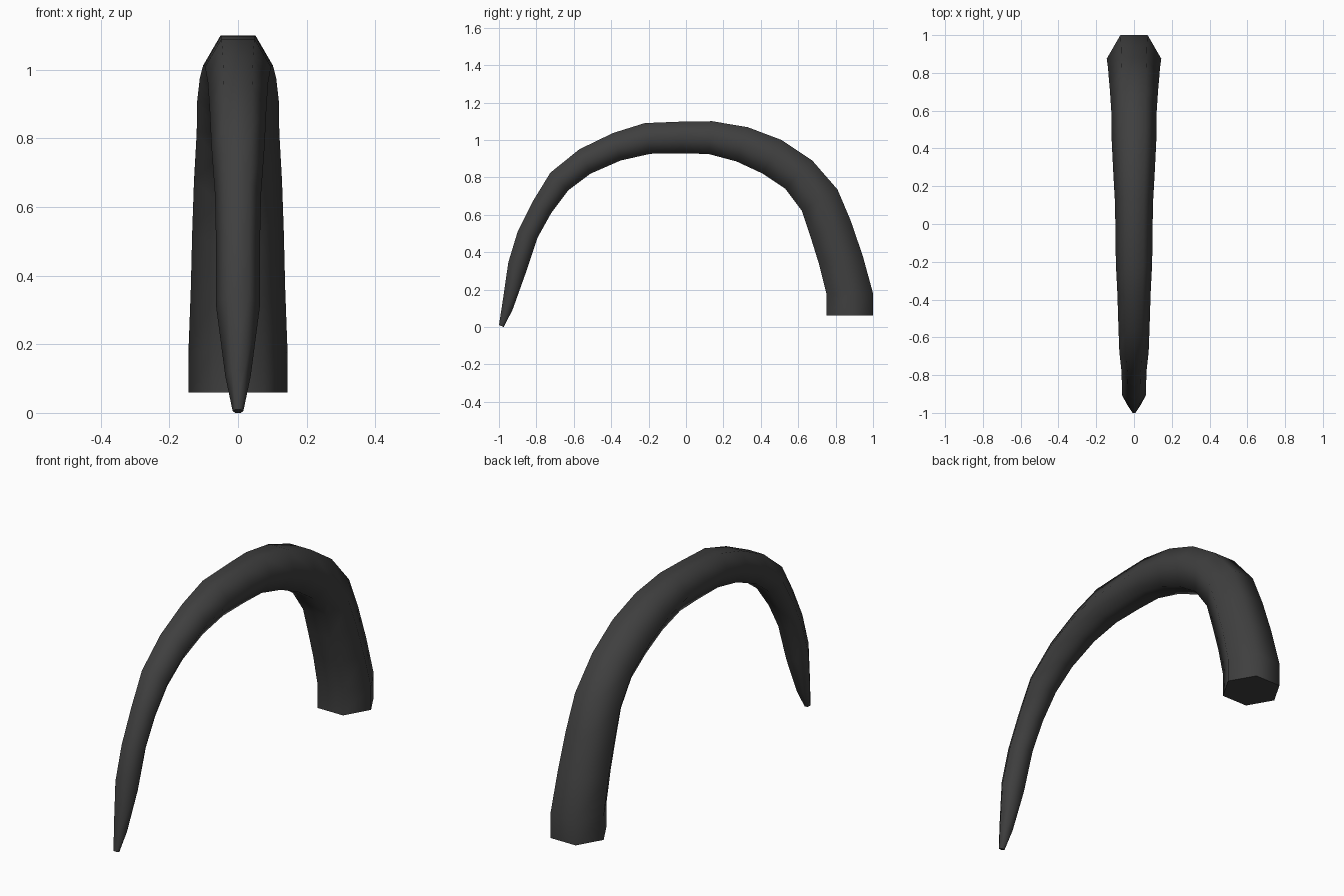
import bpy, bmesh, math
from mathutils import Vector

if "Cube" in bpy.data.objects:
    bpy.data.objects.remove(bpy.data.objects["Cube"])

# Each section: outer (y, z) and inner (y, z) edge of the curved tusk
sections = [
    (1.0, 0.06, 0.75, 0.06), (1.0, 0.18, 0.75, 0.18),
    (0.945, 0.38, 0.71, 0.34), (0.88, 0.57, 0.665, 0.485),
    (0.81, 0.735, 0.62, 0.62), (0.675, 0.89, 0.53, 0.74),
    (0.51, 1.0, 0.41, 0.82), (0.33, 1.068, 0.27, 0.885),
    (0.14, 1.1, 0.12, 0.925), (-0.02, 1.098, -0.02, 0.928),
    (-0.22, 1.09, -0.19, 0.926), (-0.39, 1.037, -0.35, 0.89),
    (-0.57, 0.95, -0.51, 0.82), (-0.725, 0.825, -0.63, 0.73),
    (-0.82, 0.67, -0.72, 0.61), (-0.90, 0.51, -0.795, 0.475),
    (-0.95, 0.345, -0.86, 0.28), (-0.982, 0.125, -0.928, 0.09),
    (-1.0, 0.01, -0.975, 0.0),
]

# Hexagonal rings lofted along the arc, flats facing outward and inward
bm = bmesh.new()
rings = []
for oy, oz, iy, iz in sections:
    outer, inner = Vector((0, oy, oz)), Vector((0, iy, iz))
    mid = (outer + inner) / 2
    radius = (outer - inner).length / 2 / math.cos(math.pi / 6)
    normal = (outer - inner).normalized()
    ring = []
    for k in range(6):
        a = k * math.pi / 3
        p = mid + normal * (radius * math.sin(a))
        p.x = radius * math.cos(a)
        ring.append(bm.verts.new(p))
    rings.append(ring)
for r0, r1 in zip(rings, rings[1:]):
    for k in range(6):
        n = (k + 1) % 6
        bm.faces.new((r0[k], r0[n], r1[n], r1[k]))

# End caps
bm.faces.new(rings[0])
bm.faces.new(rings[-1])
bmesh.ops.recalc_face_normals(bm, faces=bm.faces)

mesh = bpy.data.meshes.new("curved_horn")
bm.to_mesh(mesh)
bm.free()
horn = bpy.data.objects.new("curved_horn", mesh)
bpy.context.collection.objects.link(horn)

mat = bpy.data.materials.new("dark_grey")
mat.diffuse_color = (0.05, 0.05, 0.05, 1)
mat.use_nodes = True
mat.node_tree.nodes["Principled BSDF"].inputs["Base Color"].default_value = mat.diffuse_color
mesh.materials.append(mat)

bpy.context.view_layer.objects.active = horn
horn.select_set(True)
bpy.ops.object.shade_smooth_by_angle(angle=math.radians(68))
